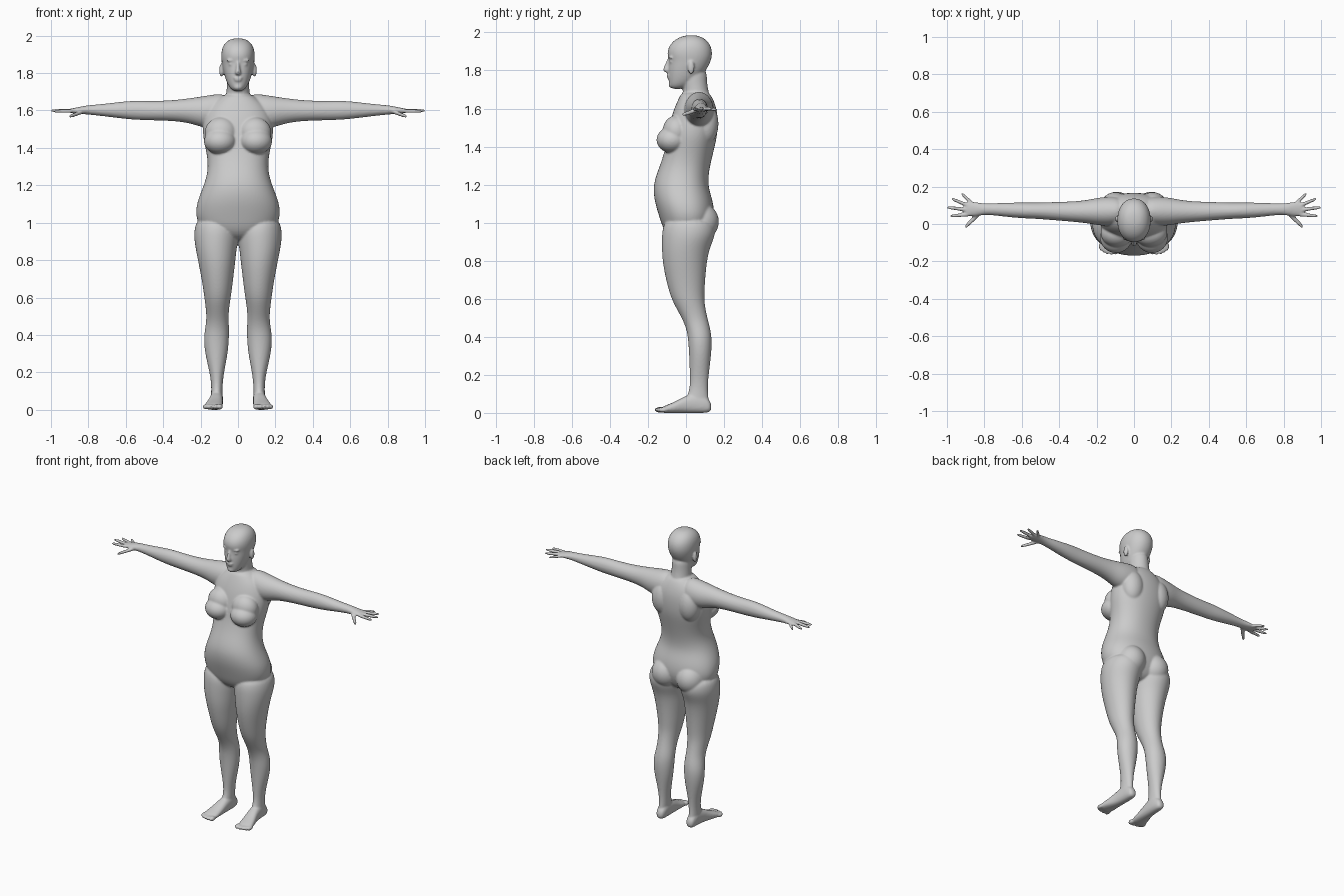
import bpy, bmesh
from math import sin, cos, pi
from mathutils import Matrix, Vector

bm = bmesh.new()
SEG = 24


def spow(v, e):
    return abs(v) ** e * (1 if v >= 0 else -1)


def loft(axis, rows, side=1, power=2.0):
    """Skin rows of (t, a0, a1, b0, b1): position on axis, extents on the other two."""
    rings = []
    for t, a0, a1, b0, b1 in rows:
        ring = []
        for i in range(SEG):
            ang = 2 * pi * i / SEG
            a = (a0 + a1) / 2 + (a1 - a0) / 2 * spow(cos(ang), 2 / power)
            b = (b0 + b1) / 2 + (b1 - b0) / 2 * spow(sin(ang), 2 / power)
            x, y, z = {'x': (t, a, b), 'y': (a, t, b), 'z': (a, b, t)}[axis]
            ring.append(bm.verts.new((x * side, y, z)))
        rings.append(ring)
    for r0, r1 in zip(rings, rings[1:]):
        for i in range(SEG):
            j = (i + 1) % SEG
            bm.faces.new((r0[i], r0[j], r1[j], r1[i]))
    bm.faces.new(rings[0])
    bm.faces.new(rings[-1])


def sym(rows):
    """Rows of (z, half width, front y, back y) centred on x = 0."""
    return [(z, -w, w, f, b) for z, w, f, b in rows]


def ball(c, r):
    m = Matrix.Translation(c) @ Matrix.Diagonal((*r, 1))
    bmesh.ops.create_uvsphere(bm, u_segments=20, v_segments=12, radius=1, matrix=m)


def finger(base, tip, r, side):
    base, tip = Vector(base), Vector(tip)
    w = r * (tip - base).length / (tip - base).x
    rows = []
    for f, k in ((-.15, 1), (.3, 1), (.65, .95), (.92, .8), (1, .4)):
        p = base.lerp(tip, f)
        rows.append((p.x, p.y - w * k, p.y + w * k, p.z - r * k, p.z + r * k))
    loft('x', rows, side)


# torso
loft('z', sym([
    (.90, .10, -.06, .08), (.95, .19, -.115, .125), (1.02, .226, -.138, .15),
    (1.08, .226, -.157, .148), (1.13, .213, -.169, .137), (1.19, .188, -.173, .118),
    (1.25, .168, -.158, .119), (1.31, .161, -.134, .13), (1.38, .170, -.112, .147),
    (1.45, .188, -.10, .164), (1.52, .19, -.087, .169), (1.58, .178, -.07, .166),
    (1.63, .15, -.05, .152), (1.665, .105, -.033, .135), (1.69, .07, -.018, .115)]),
    power=2.2)

# neck
loft('z', sym([(1.60, .075, -.02, .14), (1.66, .066, -.02, .128), (1.70, .061, -.014, .116),
               (1.75, .06, -.03, .11), (1.82, .06, -.04, .11)]))

# head
loft('z', sym([
    (1.702, .02, -.075, -.02), (1.718, .042, -.088, .02), (1.745, .058, -.091, .06),
    (1.78, .071, -.094, .09), (1.82, .081, -.094, .118), (1.855, .087, -.09, .133),
    (1.885, .091, -.10, .139), (1.92, .089, -.094, .135), (1.95, .078, -.073, .118),
    (1.972, .058, -.042, .092), (1.986, .028, 0, .055)]), power=2.15)

# nose, lips and chin
loft('z', sym([(1.785, .008, -.10, -.07), (1.797, .018, -.121, -.07), (1.808, .015, -.122, -.07),
               (1.84, .009, -.107, -.07), (1.868, .008, -.098, -.07)]))
ball((0, -.089, 1.774), (.026, .013, .007))
ball((0, -.088, 1.762), (.022, .013, .007))
ball((0, -.077, 1.726), (.024, .015, .018))

for s in (1, -1):
    # ears, eyelids and brows
    ball((s * .089, .027, 1.815), (.012, .018, .036))
    ball((s * .034, -.075, 1.847), (.017, .012, .01))
    ball((s * .036, -.077, 1.868), (.026, .014, .007))

    # chest, shoulder blades and buttocks
    ball((s * .096, -.072, 1.435), (.088, .085, .07))
    ball((s * .09, -.05, 1.48), (.09, .075, .085))
    ball((s * .10, .105, 1.52), (.075, .067, .11))
    ball((s * .092, .075, 1.005), (.095, .10, .10))

    # arm and palm
    loft('x', [
        (.05, .0, .14, 1.50, 1.692), (.12, -.012, .148, 1.50, 1.688),
        (.19, -.008, .142, 1.508, 1.676), (.25, .004, .128, 1.53, 1.667),
        (.33, .012, .12, 1.543, 1.656), (.45, .022, .117, 1.547, 1.65),
        (.53, .028, .114, 1.549, 1.653), (.60, .03, .115, 1.554, 1.65),
        (.70, .04, .114, 1.567, 1.637), (.78, .05, .109, 1.576, 1.63),
        (.825, .045, .113, 1.58, 1.625), (.865, .04, .12, 1.583, 1.615),
        (.895, .042, .118, 1.586, 1.61), (.908, .055, .105, 1.59, 1.605)], s)

    # fingers and thumb
    finger((.885, .05, 1.598), (.985, .043, 1.595), .0105, s)
    finger((.89, .075, 1.6), (1.003, .09, 1.599), .0105, s)
    finger((.885, .098, 1.6), (.975, .135, 1.598), .0105, s)
    finger((.865, .11, 1.598), (.925, .165, 1.593), .0095, s)
    finger((.825, .06, 1.595), (.905, -.018, 1.566), .0115, s)

    # leg
    loft('z', [
        (1.03, .03, .215, -.10, .13), (.97, -.004, .234, -.125, .158),
        (.92, -.004, .236, -.128, .15), (.86, .007, .227, -.128, .123),
        (.79, .014, .213, -.123, .11), (.72, .023, .199, -.11, .103),
        (.65, .031, .187, -.093, .098), (.59, .04, .179, -.073, .096),
        (.53, .049, .171, -.04, .106), (.48, .05, .169, -.013, .118),
        (.43, .047, .177, .005, .131), (.375, .048, .184, .012, .137),
        (.295, .055, .176, .017, .132), (.19, .077, .149, .02, .118),
        (.12, .083, .142, .02, .114), (.07, .083, .145, -.005, .12),
        (.03, .088, .145, -.005, .124), (.012, .095, .14, 0, .12)], s)

    # foot
    loft('y', [
        (.134, .098, .128, .015, .045), (.12, .084, .143, 0, .075),
        (.07, .078, .147, -.001, .11), (0, .08, .152, -.001, .092),
        (-.05, .081, .168, -.001, .062), (-.10, .082, .182, -.001, .042),
        (-.125, .086, .18, 0, .032), (-.133, .095, .165, .008, .025)], s, 2.4)

    # toes
    for i, (x, y, r) in enumerate(((.097, -.138, .017), (.121, -.142, .0115),
                                   (.142, -.138, .011), (.161, -.13, .0105), (.177, -.119, .0105))):
        ball((s * x, y, .016), (r, .026, .0155 if i == 0 else .0135))

# fuse all parts into one smooth skin
bmesh.ops.recalc_face_normals(bm, faces=bm.faces)
mesh = bpy.data.meshes.new("body")
bm.to_mesh(mesh)
bm.free()
body = bpy.data.objects.new("body", mesh)
bpy.context.collection.objects.link(body)
sub = body.modifiers.new("round", 'SUBSURF')
sub.levels = sub.render_levels = 2
rem = body.modifiers.new("fuse", 'REMESH')
rem.mode = 'VOXEL'
rem.voxel_size = .006
rem.use_smooth_shade = True
soft = body.modifiers.new("soften", 'SMOOTH')
soft.factor = .5
soft.iterations = 5
